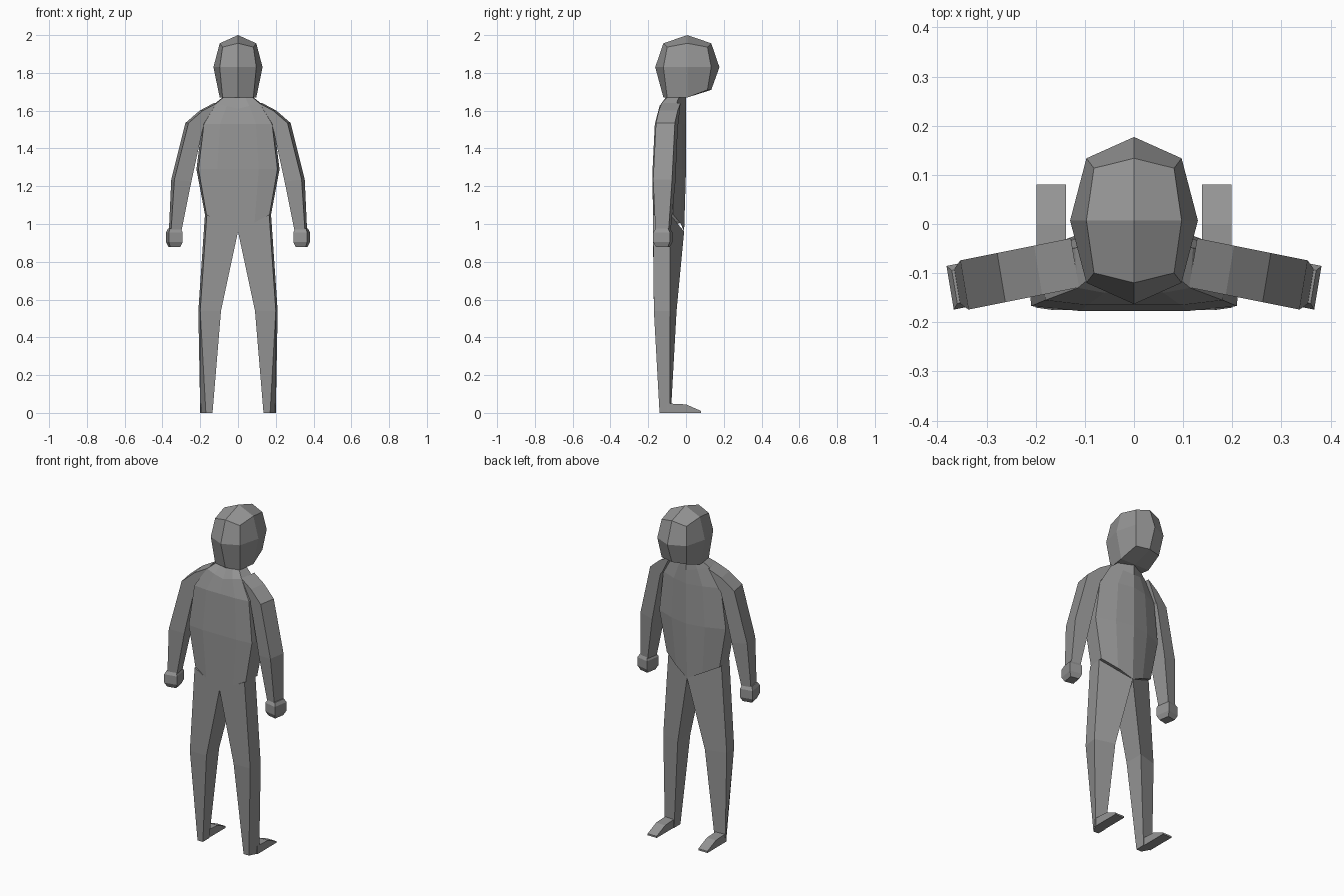
import bpy
import bmesh

if "Cube" in bpy.data.objects:
    bpy.data.objects.remove(bpy.data.objects["Cube"], do_unlink=True)

grey = bpy.data.materials.new("plain grey")
grey.use_nodes = True
colour = (0.3, 0.3, 0.3, 1)
grey.diffuse_color = colour
grey.node_tree.nodes["Principled BSDF"].inputs["Base Color"].default_value = colour


def finish(name, bm):
    bmesh.ops.recalc_face_normals(bm, faces=bm.faces)
    mesh = bpy.data.meshes.new(name)
    bm.to_mesh(mesh)
    bm.free()
    mesh.materials.append(grey)
    part = bpy.data.objects.new(name, mesh)
    bpy.context.collection.objects.link(part)


def loft(name, rings):
    """Skin closed rings that share one point count, and cap both ends."""
    bm = bmesh.new()
    loops = [[bm.verts.new(point) for point in ring] for ring in rings]
    count = len(loops[0])
    for lower, upper in zip(loops, loops[1:]):
        for i in range(count):
            j = (i + 1) % count
            bm.faces.new((lower[i], lower[j], upper[j], upper[i]))
    bm.faces.new(loops[0])
    bm.faces.new(loops[-1])
    finish(name, bm)


def pair(name, rings):
    """Loft a left part and its mirrored right twin."""
    for side, sign in (("left", 1), ("right", -1)):
        loft(f"{side}_{name}", [[(sign * x, y, z) for x, y, z in ring] for ring in rings])


def torso_ring(z, width, back, front, lift=0):
    """Symmetrical section; lift raises it towards the sides."""
    flank = back + (front - back) * 0.65
    half = [(0, back), (width / 2, back), (width * 0.95, back + 0.01),
            (width, flank), (width / 2, front - 0.02), (0, front)]
    outline = half + [(-x, y) for x, y in half[-2:0:-1]]
    return [(x, y, z + lift * abs(x) / width) for x, y in outline]


def leg_ring(z, inner, heel, outer, back, front, lift=0):
    """Four-sided section whose front face slants back to the outer edge."""
    return [(inner, back, z), (heel, back, z + lift),
            (outer, -0.085, z + lift), (inner, front, z)]


def arm_ring(outer, outer_z, inner, inner_z, depth):
    """Four-sided section, swung backwards as it moves away from the body."""
    corners = [(outer, -1, outer_z), (outer, 1, outer_z), (inner, 1, inner_z), (inner, -1, inner_z)]
    return [(x + side * depth / 6, side * depth - 0.055 - x / 5, z) for x, side, z in corners]


# Head: a divided cube rounded into a ball, with a flattened jaw
bm = bmesh.new()
bmesh.ops.create_cube(bm, size=2)
bmesh.ops.subdivide_edges(bm, edges=bm.edges[:], cuts=1, use_grid_fill=True)
for vert in bm.verts:
    x, y, z = vert.co
    shrink = vert.co.length ** -0.85
    vert.co = (x * shrink * 0.13, y * shrink * 0.17 + 0.007, z * shrink * 0.17 + 1.83)
    if z < -0.5:
        vert.co.z = 1.71 if y > 0.5 else 1.67
finish("head", bm)

# Torso: neck, collar, chest, ribs and hips
loft("torso", [
    torso_ring(z=1.68, width=0.07, back=-0.1, front=0),
    torso_ring(z=1.61, width=0.12, back=-0.14, front=0, lift=0.03),
    torso_ring(z=1.53, width=0.19, back=-0.165, front=0),
    torso_ring(z=1.29, width=0.22, back=-0.177, front=0),
    torso_ring(z=0.96, width=0.175, back=-0.175, front=-0.01, lift=0.09),
])

# Legs: hip, knee and ankle
pair("leg", [
    leg_ring(z=0.96, inner=0, heel=0.165, outer=0.175, back=-0.175, front=-0.01, lift=0.09),
    leg_ring(z=0.54, inner=0.09, heel=0.2, outer=0.21, back=-0.17, front=-0.05),
    leg_ring(z=0, inner=0.135, heel=0.17, outer=0.2, back=-0.14, front=-0.08),
])

# Feet: a wedge profile given a width
sole = [(-0.1, 0), (0.08, 0), (0.08, 0.01), (0, 0.045), (-0.1, 0.05)]
pair("foot", [[(x, y, z) for y, z in sole] for x in (0.138, 0.198)])

# Arms: collar, shoulder, upper arm, elbow and wrist
pair("arm", [
    arm_ring(outer=0.12, outer_z=1.64, inner=0.18, inner_z=1.53, depth=0.05),
    arm_ring(outer=0.195, outer_z=1.6, inner=0.19, inner_z=1.52, depth=0.05),
    arm_ring(outer=0.27, outer_z=1.535, inner=0.2, inner_z=1.48, depth=0.05),
    arm_ring(outer=0.345, outer_z=1.235, inner=0.255, inner_z=1.225, depth=0.05),
    arm_ring(outer=0.36, outer_z=0.965, inner=0.305, inner_z=0.965, depth=0.035),
])

# Hands: fists narrowed at the wrist and knuckles
pair("hand", [
    arm_ring(outer=0.337 + half, outer_z=z, inner=0.337 - half, inner_z=z, depth=half * 1.2)
    for z, half in ((0.975, 0.028), (0.955, 0.037), (0.905, 0.037), (0.878, 0.026))
])
